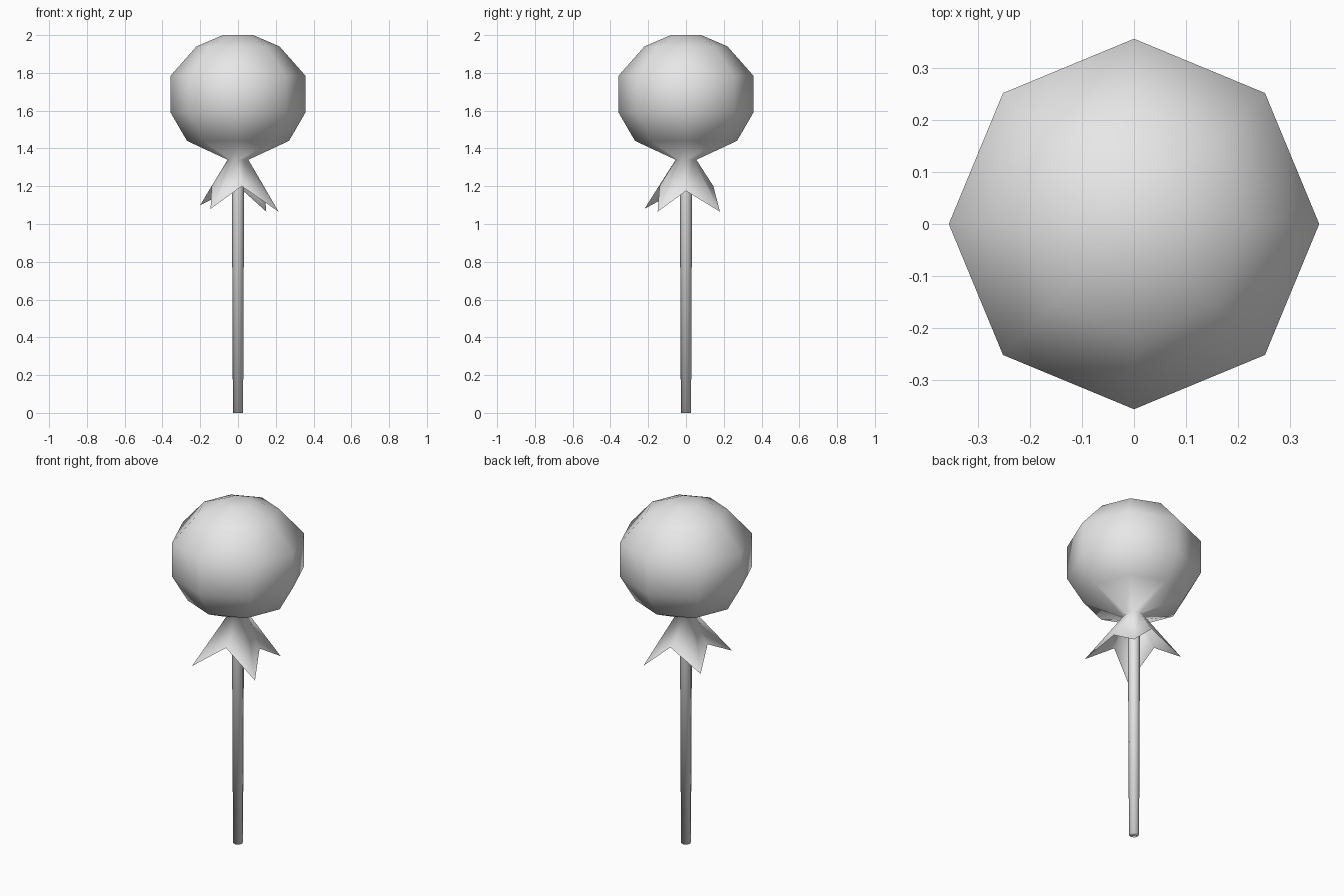
import bpy, bmesh
from math import cos, sin, pi

cube = bpy.data.objects.get("Cube")
if cube:
    bpy.data.objects.remove(cube, do_unlink=True)

SIDES = 8

grey = bpy.data.materials.new("plain grey")
grey.use_nodes = True
colour = (0.8, 0.8, 0.8, 1)
grey.diffuse_color = colour
grey.node_tree.nodes["Principled BSDF"].inputs["Base Color"].default_value = colour


def circle(radius, z):
    return [(radius * cos(2 * pi * i / SIDES), radius * sin(2 * pi * i / SIDES), z)
            for i in range(SIDES)]


def loft(name, rings, cap_bottom=False, cap_top=False):
    """Smooth shaded skin through a stack of rings, listed from bottom to top."""
    bm = bmesh.new()
    loops = [[bm.verts.new(p) for p in ring] for ring in rings]
    for low, high in zip(loops, loops[1:]):
        for i in range(SIDES):
            j = (i + 1) % SIDES
            bm.faces.new((low[i], low[j], high[j], high[i]))
    if cap_bottom:
        bm.faces.new(loops[0][::-1])
    if cap_top:
        bm.faces.new(loops[-1])
    for face in bm.faces:
        face.smooth = True
    mesh = bpy.data.meshes.new(name)
    bm.to_mesh(mesh)
    bm.free()
    mesh.materials.append(grey)
    obj = bpy.data.objects.new(name, mesh)
    bpy.context.collection.objects.link(obj)
    return obj


# Wrapped sweet with a flared skirt of four uneven points below the neck
valleys = [(0.14, 0, 1.175), (0, 0.145, 1.2), (-0.14, 0, 1.2), (0.02, -0.14, 1.2)]
tips = [(0.15, 0.18, 1.065), (-0.2, 0.15, 1.1), (-0.145, -0.22, 1.08), (0.215, -0.15, 1.065)]
hem = [point for pair in zip(valleys, tips) for point in pair]
profile = [(0.055, 1.34), (0.27, 1.44), (0.357, 1.59), (0.357, 1.785), (0.22, 1.94), (0.08, 2.0)]
loft("wrapped_sweet", [hem] + [circle(r, z) for r, z in profile], cap_top=True)

# Slightly tapered stick, reaching up into the neck
loft("stick", [circle(0.027, 0), circle(0.033, 1.34)], cap_bottom=True)
